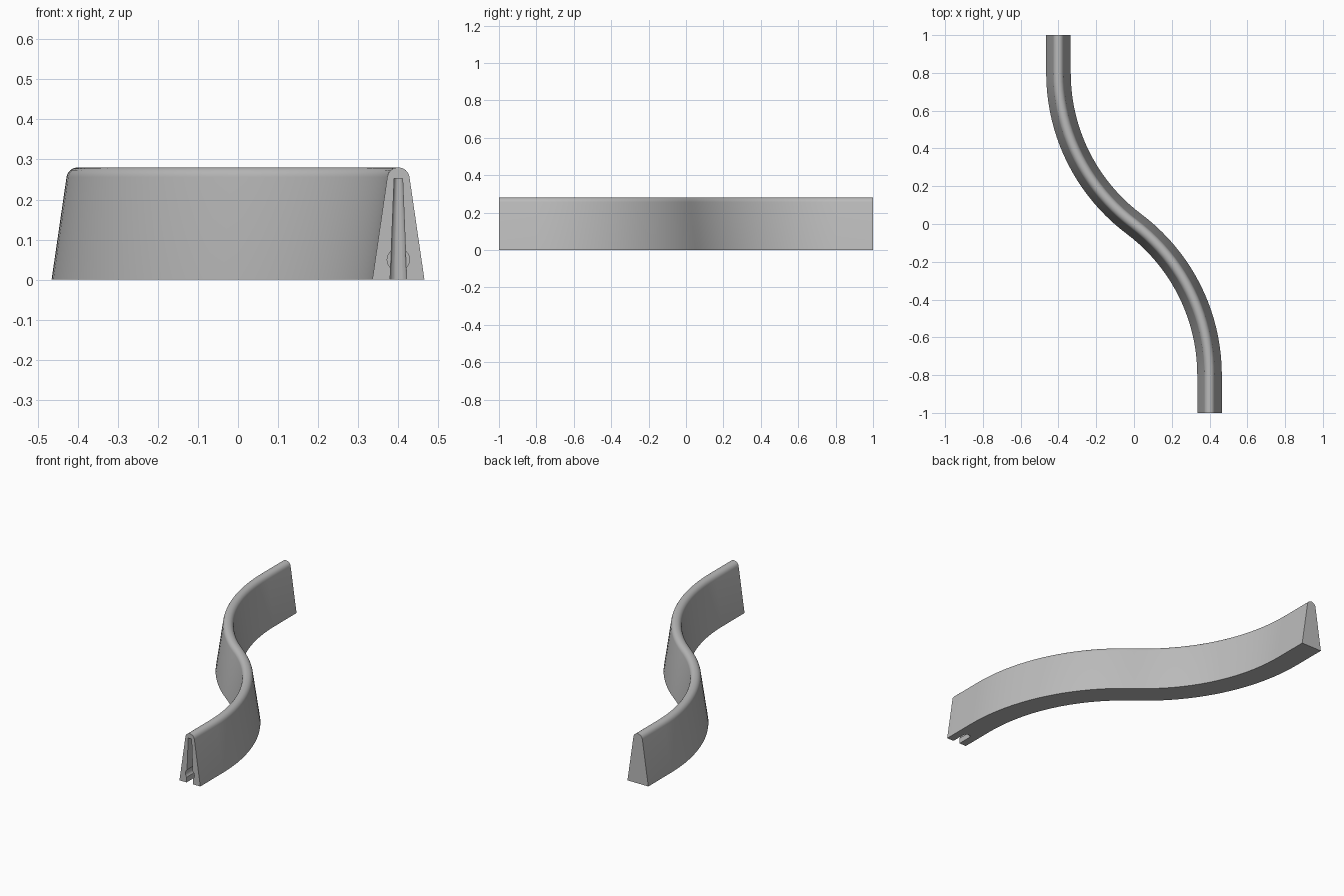
import bpy, bmesh, math
from mathutils import Vector, Matrix

if "Cube" in bpy.data.objects:
    bpy.data.objects.remove(bpy.data.objects["Cube"], do_unlink=True)

grey = bpy.data.materials.new("plain grey")
grey.use_nodes = True
grey.diffuse_color = (0.5, 0.5, 0.5, 1)
grey.node_tree.nodes["Principled BSDF"].inputs["Base Color"].default_value = grey.diffuse_color


def make_object(name, bm):
    bmesh.ops.recalc_face_normals(bm, faces=bm.faces[:])
    mesh = bpy.data.meshes.new(name)
    bm.to_mesh(mesh)
    bm.free()
    mesh.materials.append(grey)
    obj = bpy.data.objects.new(name, mesh)
    bpy.context.collection.objects.link(obj)
    return obj


# Cross-section: sloping sides with a rounded crest
LEAN = math.radians(8.4)
CREST_Z, CREST_R, STEPS = 0.252, 0.028, 12
section = [(0.065, 0)]
for i in range(STEPS + 1):
    a = LEAN + (math.pi - 2 * LEAN) * i / STEPS
    section.append((CREST_R * math.cos(a), CREST_Z + CREST_R * math.sin(a)))
section.append((-0.065, 0))

# Path: straight end, unit-radius arc to the middle, then the same turned half round
SWEEP, SEGMENTS = math.atan2(0.8, 0.6), 20
half = [(Vector((0.4, -1, 0)), Vector((1, 0, 0)))]
for i in range(SEGMENTS + 1):
    a = SWEEP * i / SEGMENTS
    side = Vector((math.cos(a), math.sin(a), 0))
    half.append((Vector((-0.6, -0.8, 0)) + side, side))
path = half + [(-p, s) for p, s in reversed(half[:-1])]

# Wall swept along the path
bm = bmesh.new()
rings = [[bm.verts.new(p + s * u + Vector((0, 0, z))) for u, z in section] for p, s in path]
count = len(section)
for a, b in zip(rings, rings[1:]):
    for i in range(count):
        j = (i + 1) % count
        bm.faces.new((a[i], a[j], b[j], b[i]))
bm.faces.new(rings[0])
bm.faces.new(rings[-1])
wall = make_object("curved_wall", bm)


# Tapered slot with a rounded inner end, and a round socket across it
def slot_cutter(name, turn):
    bm = bmesh.new()
    for z, r in ((-0.02, 0.0215), (0.253, 0.0105)):
        outline = [(r, -1.05), (-r, -1.05)]
        for i in range(7):
            a = math.pi * i / 6
            outline.append((r * math.cos(a), -0.92 + r * math.sin(a)))
        for x, y in outline:
            bm.verts.new((0.4 + x, y, z))
    bmesh.ops.convex_hull(bm, input=bm.verts[:])
    bm.transform(Matrix.Rotation(turn, 4, "Z"))
    return make_object(name, bm)


def socket_cutter(name, turn):
    bm = bmesh.new()
    bmesh.ops.create_cone(bm, cap_ends=True, segments=24, radius1=0.028, radius2=0.028, depth=0.13,
                          matrix=Matrix.Translation((0.4, -0.985, 0.05)) @ Matrix.Rotation(math.pi / 2, 4, "X"))
    bm.transform(Matrix.Rotation(turn, 4, "Z"))
    return make_object(name, bm)


cutters = []
for end, turn in (("front", 0), ("back", math.pi)):
    cutters.append(slot_cutter(end + "_slot_cutter", turn))
    cutters.append(socket_cutter(end + "_socket_cutter", turn))

bpy.ops.object.select_all(action="DESELECT")
bpy.context.view_layer.objects.active = wall
wall.select_set(True)
for cutter in cutters:
    cut = wall.modifiers.new(cutter.name, "BOOLEAN")
    cut.operation = "DIFFERENCE"
    cut.solver = "EXACT"
    cut.object = cutter
    bpy.ops.object.modifier_apply(modifier=cut.name)
for cutter in cutters:
    bpy.data.objects.remove(cutter, do_unlink=True)

bpy.ops.object.shade_smooth_by_angle(angle=math.radians(30))
